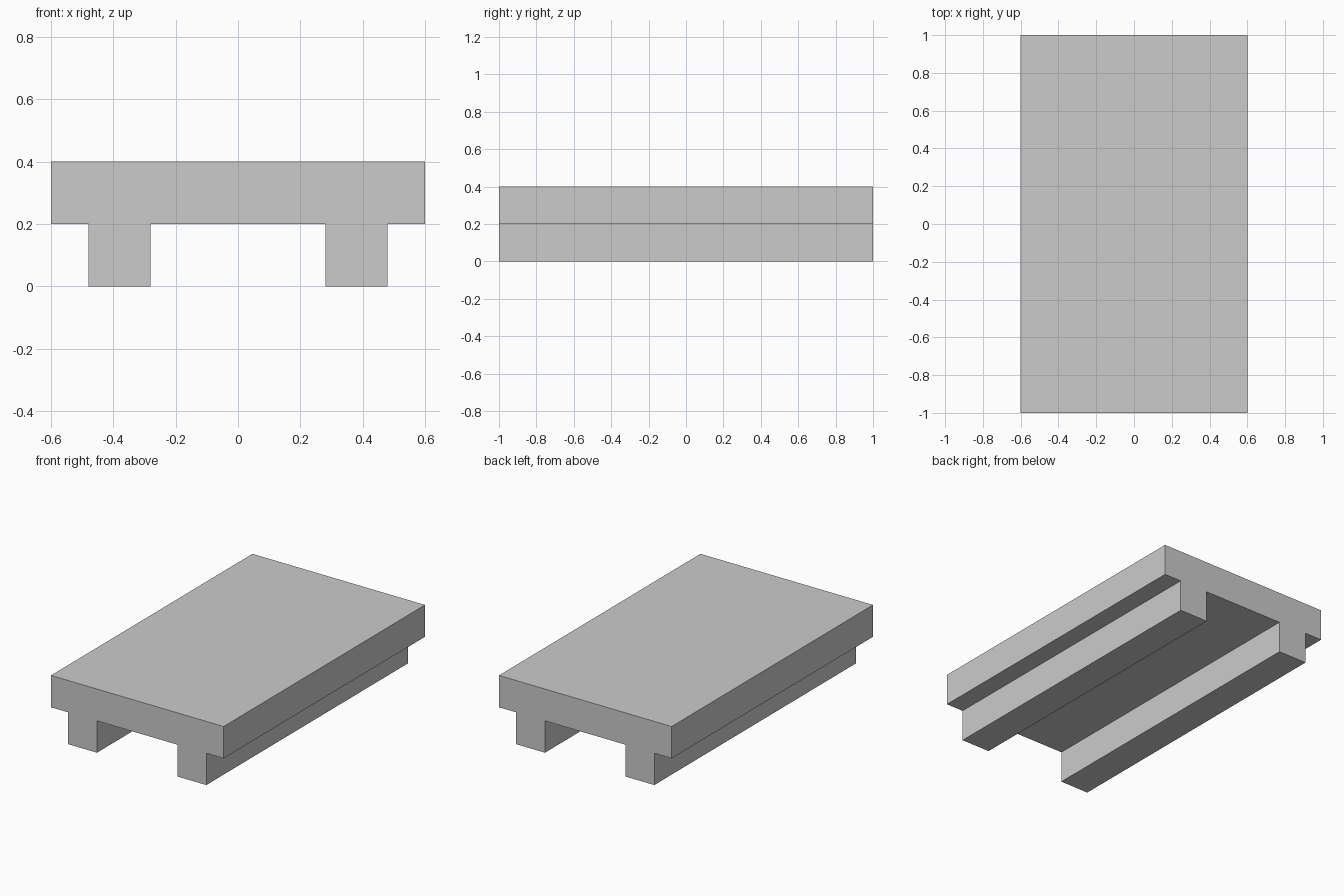
import bpy
import bmesh

if "Cube" in bpy.data.objects:
    bpy.data.objects.remove(bpy.data.objects["Cube"])

LENGTH = 2.0

# Right half of the cross-section (x, z), from the inner foot of the rail to the deck edge
half = [(0.28, 0.2), (0.28, 0.0), (0.48, 0.0), (0.48, 0.2), (0.6, 0.2), (0.6, 0.4)]
profile = half + [(-x, z) for x, z in reversed(half)]

# Deck with two runners: one profile extruded front to back
bm = bmesh.new()
front = bm.faces.new([bm.verts.new((x, -LENGTH / 2, z)) for x, z in profile])
extruded = bmesh.ops.extrude_face_region(bm, geom=[front], use_keep_orig=True)
back_verts = [v for v in extruded["geom"] if isinstance(v, bmesh.types.BMVert)]
bmesh.ops.translate(bm, verts=back_verts, vec=(0, LENGTH, 0))
bmesh.ops.recalc_face_normals(bm, faces=bm.faces)

mesh = bpy.data.meshes.new("deck_with_runners")
bm.to_mesh(mesh)
bm.free()
deck = bpy.data.objects.new("deck_with_runners", mesh)
bpy.context.collection.objects.link(deck)
